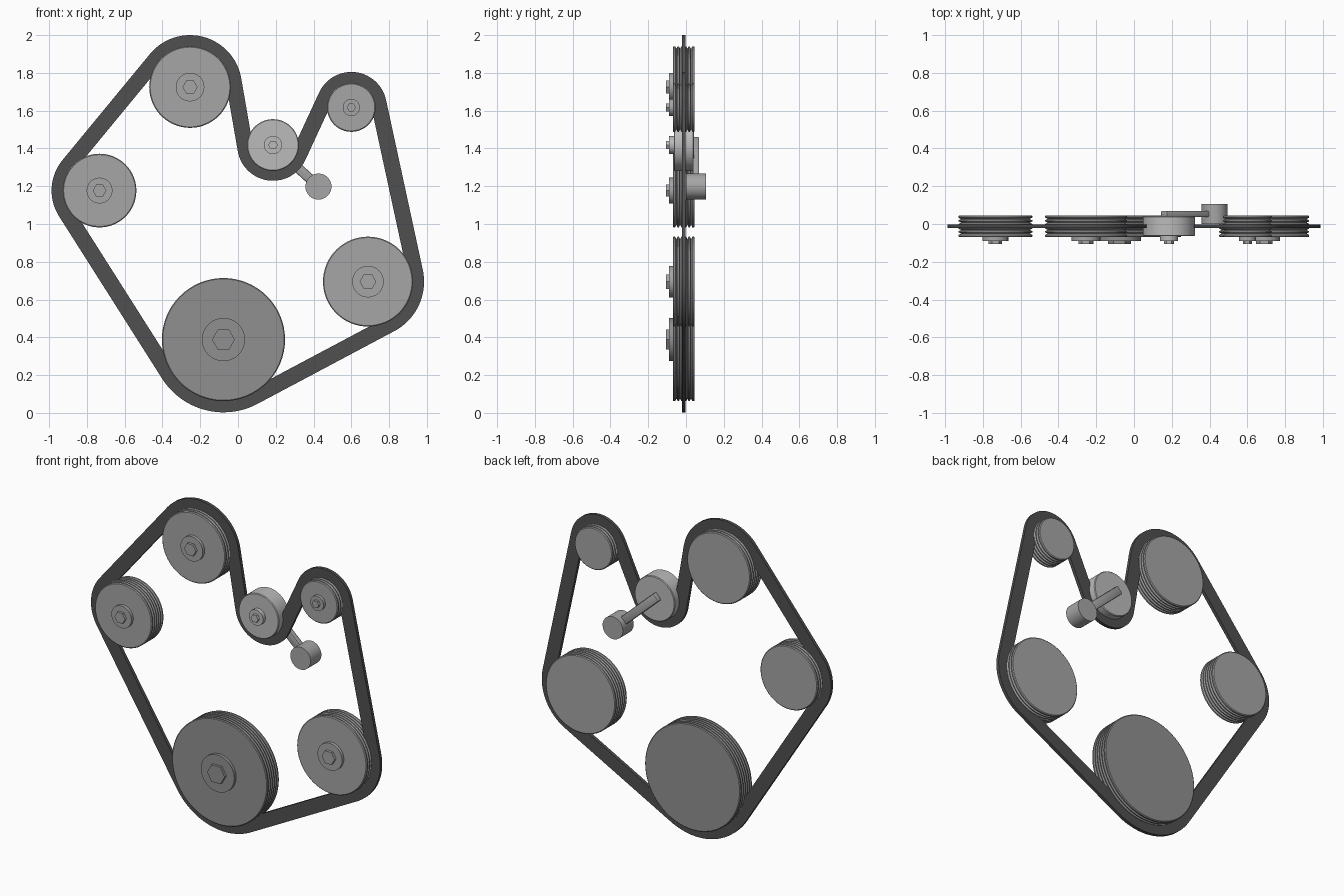
import bpy, bmesh, math
from mathutils import Vector, Matrix

if "Cube" in bpy.data.objects:
    bpy.data.objects.remove(bpy.data.objects["Cube"])

def material(name, v):
    m = bpy.data.materials.new(name)
    m.diffuse_color = (v, v, v, 1)
    m.use_nodes = True
    m.node_tree.nodes["Principled BSDF"].inputs["Base Color"].default_value = m.diffuse_color
    return m

RUBBER = material("dark_rubber", 0.08)
STEEL = material("steel", 0.38)
DARK_STEEL = material("dark_steel", 0.28)
LIGHT_STEEL = material("light_steel", 0.5)

def finish(bm, name, mat, smooth=True):
    bmesh.ops.recalc_face_normals(bm, faces=bm.faces[:])
    me = bpy.data.meshes.new(name)
    bm.to_mesh(me)
    bm.free()
    ob = bpy.data.objects.new(name, me)
    bpy.context.collection.objects.link(ob)
    me.materials.append(mat)
    if smooth:
        bpy.ops.object.select_all(action='DESELECT')
        ob.select_set(True)
        bpy.context.view_layer.objects.active = ob
        bpy.ops.object.shade_smooth_by_angle(angle=math.radians(30))
    return ob

def lathe(name, x, z, profile, mat, n=64):
    """Turn (radius, y) points about a y axis through (x, z), capped at both ends."""
    bm = bmesh.new()
    rings = [[bm.verts.new((x + r * math.cos(2 * math.pi * i / n), y,
                            z + r * math.sin(2 * math.pi * i / n))) for i in range(n)]
             for r, y in profile]
    for a, b in zip(rings, rings[1:]):
        for i in range(n):
            j = (i + 1) % n
            bm.faces.new((a[i], a[j], b[j], b[i]))
    bm.faces.new(rings[0])
    bm.faces.new(rings[-1])
    return finish(bm, name, mat, smooth=n > 6)

Y0, Y1 = -0.07, 0.046       # pulley front and back
BELT_Y, BELT_T = -0.012, 0.02

def ribbed_profile(r, grooves=5, depth=0.014):
    pitch = (Y1 - Y0) / (grooves + 1)
    pts = [(r - 0.005, Y0), (r, Y0 + 0.004)]
    for k in range(1, grooves + 1):
        y = Y0 + k * pitch
        pts += [(r, y - pitch * 0.35), (r - depth, y), (r, y + pitch * 0.35)]
    return pts + [(r, Y1 - 0.004), (r - 0.005, Y1)]

# Pulleys in belt order, counter-clockwise from the front; -1 = belt bends backwards
pulleys = [
    ("crank_pulley", -0.077, 0.388, 0.326, 1, DARK_STEEL),
    ("right_pulley", 0.688, 0.695, 0.238, 1, STEEL),
    ("small_pulley", 0.600, 1.617, 0.129, 1, STEEL),
    ("tensioner_pulley", 0.185, 1.418, 0.137, -1, LIGHT_STEEL),
    ("top_pulley", -0.254, 1.725, 0.216, 1, STEEL),
    ("left_pulley", -0.733, 1.177, 0.195, 1, STEEL),
]
for name, x, z, r, side, mat in pulleys:
    if side > 0:
        profile = ribbed_profile(r)
    else:
        profile = [(r - 0.004, -0.064), (r, -0.06), (r, 0.038), (r - 0.004, 0.042)]
    lathe(name, x, z, profile, mat)
    # washer and hexagonal bolt head
    lathe(name + "_washer", x, z, [(r * 0.35, -0.05), (r * 0.35, -0.089)], mat, 48)
    lathe(name + "_bolt", x, z, [(r * 0.185, -0.08), (r * 0.185, -0.105)], mat, 6)

# Belt: tangent runs and arcs around the pulleys, rectangular section
def belt():
    loop = [(x, z, (r + 0.017) if s > 0 else -(r + 0.010)) for _, x, z, r, s, _ in pulleys]
    n = len(loop)
    heading = []
    for i in range(n):
        (x1, z1, r1), (x2, z2, r2) = loop[i], loop[(i + 1) % n]
        dx, dz = x2 - x1, z2 - z1
        heading.append(math.atan2(dz, dx) + math.asin((r1 - r2) / math.hypot(dx, dz)))
    half, t = 0.042, BELT_T / 2
    bm = bmesh.new()
    sections = []
    for i, (x, z, r) in enumerate(loop):
        turn = (heading[i] - heading[i - 1]) % (2 * math.pi)
        if r < 0:
            turn -= 2 * math.pi
        steps = 28
        for k in range(steps + 1):
            a = heading[i - 1] + turn * k / steps
            sections.append([bm.verts.new((x + (r + o) * math.sin(a), BELT_Y + y,
                                           z - (r + o) * math.cos(a)))
                             for o, y in ((-half, -t), (half, -t), (half, t), (-half, t))])
    for i, b in enumerate(sections):
        a = sections[i - 1]
        for k in range(4):
            m = (k + 1) % 4
            bm.faces.new((a[k], a[m], b[m], b[k]))
    finish(bm, "belt", RUBBER)

belt()

# Tensioner arm and its pivot
px, pz = 0.426, 1.198
lathe("tensioner_pivot", px, pz, [(0.069, 0.0), (0.069, 0.105)], STEEL, 48)
start, end = Vector((0.185, 0, 1.418)), Vector((px, 0, pz))
d = (end - start).normalized()
start -= d * 0.038
bm = bmesh.new()
bmesh.ops.create_cube(bm, size=1)
angle = math.atan2(-d.z, d.x)
bmesh.ops.transform(bm, verts=bm.verts[:], matrix=(
    Matrix.Translation((start + end) / 2 + Vector((0, 0.053, 0)))
    @ Matrix.Rotation(angle, 4, 'Y')
    @ Matrix.Diagonal(((end - start).length, 0.034, 0.052, 1))))
bmesh.ops.bevel(bm, geom=bm.edges[:], offset=0.007, segments=2, affect='EDGES', profile=0.5)
finish(bm, "tensioner_arm", STEEL)
